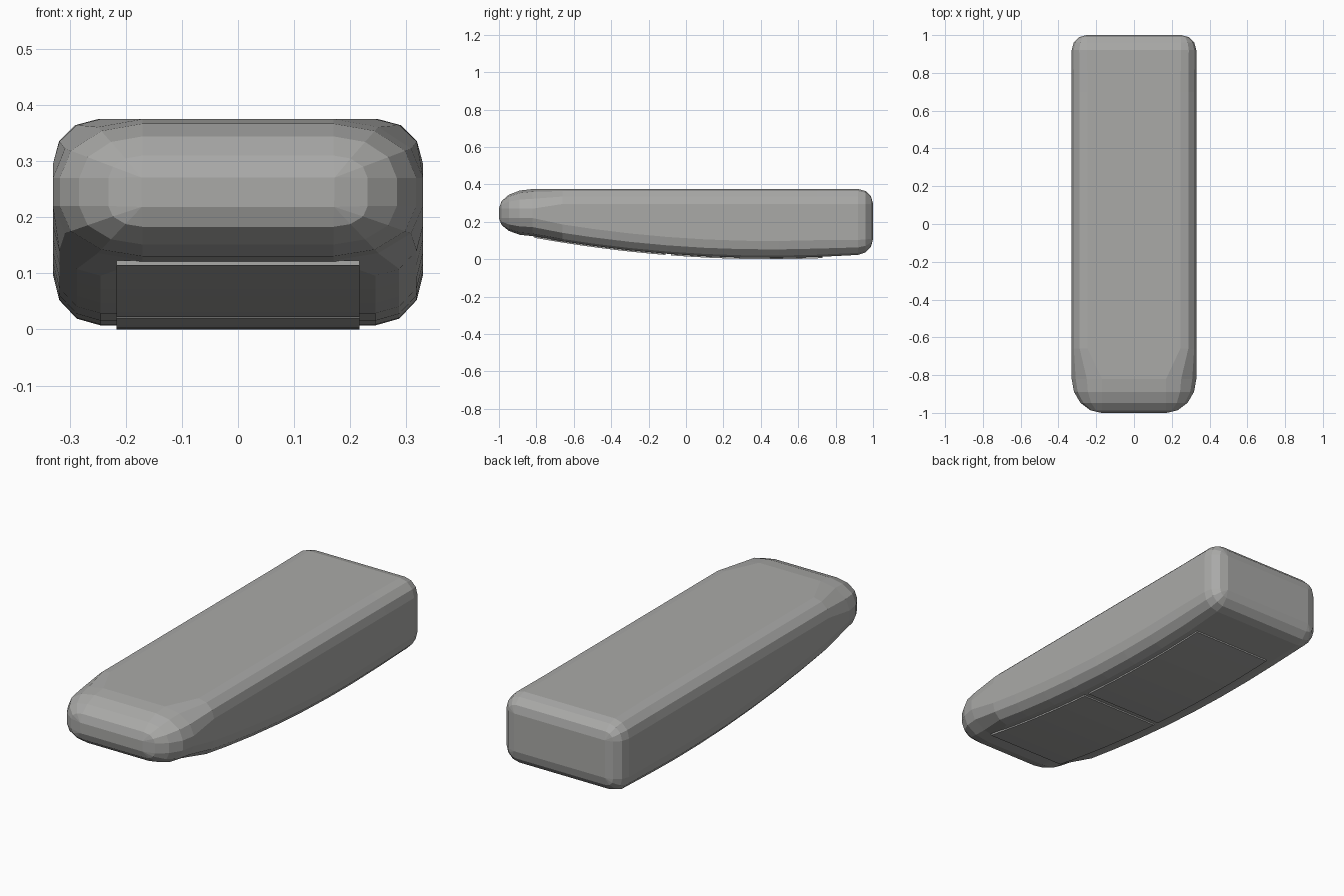
import bpy, bmesh, math

if "Cube" in bpy.data.objects:
    bpy.data.objects.remove(bpy.data.objects["Cube"])

grey = bpy.data.materials.new("plain grey")
grey.diffuse_color = (0.40, 0.40, 0.39, 1)
grey.use_nodes = True
grey.node_tree.nodes["Principled BSDF"].inputs["Base Color"].default_value = grey.diffuse_color
HALF_W, TOP = 0.33, 0.375


def belly(y):
    """Height of the curved underside."""
    return 0.007 + 0.072 * (y - 0.45) ** 2


def make_object(name, bm):
    bmesh.ops.recalc_face_normals(bm, faces=bm.faces)
    me = bpy.data.meshes.new(name)
    bm.to_mesh(me)
    bm.free()
    me.materials.append(grey)
    ob = bpy.data.objects.new(name, me)
    bpy.context.collection.objects.link(ob)
    return ob


def section(bm, y, w, zb, zt, rx, rb, rt, n=3):
    """Rounded rectangle ring across the body at depth y."""
    ring = []
    for sx, sz, start in ((1, 1, 0), (-1, 1, 90), (-1, -1, 180), (1, -1, 270)):
        rz = rt if sz > 0 else rb
        cx, cz = sx * (w - rx), (zt - rt if sz > 0 else zb + rb)
        for i in range(n + 1):
            a = math.radians(start + 90 * i / n)
            ring.append(bm.verts.new((cx + rx * math.cos(a), y, cz + rz * math.sin(a))))
    return ring


# Body: lofted from rounded nose, through curved belly, to squared back
bm = bmesh.new()
rings = []
for i in range(5):
    t = math.radians(max(1, 90 * i / 4))
    s, c = math.sin(t), math.cos(t)
    rings.append(section(bm, -0.82 - 0.18 * c, 0.17 + 0.16 * s, 0.22 - 0.097 * s,
                         0.27 + 0.105 * s, 0.16 * s, 0.097 * s, 0.105 * s))
for y in (-0.66, -0.5, -0.3, -0.1, 0.1, 0.3, 0.5, 0.7):
    rings.append(section(bm, y, HALF_W, belly(y), TOP, 0.085, 0.09, 0.08))
for i in range(4):
    t = math.radians(min(89, 90 * i / 3))
    y, r = 0.92 + 0.08 * math.sin(t), 0.08 * math.cos(t)
    d = 0.08 - r
    rings.append(section(bm, y, HALF_W - d, belly(y) + d, TOP - d, r, r, r))
for a, b in zip(rings, rings[1:]):
    for k in range(len(a)):
        j = (k + 1) % len(a)
        bm.faces.new((a[k], a[j], b[j], b[k]))
bm.faces.new(rings[0])
bm.faces.new(rings[-1])
bmesh.ops.remove_doubles(bm, verts=bm.verts, dist=0.004)
make_object("body", bm)


def pad(name, y0, y1, n=8):
    """Thin pad following the underside."""
    bm = bmesh.new()
    rows = []
    for i in range(n + 1):
        y = y0 + (y1 - y0) * i / n
        z = max(0, belly(y) - 0.007)
        rows.append([bm.verts.new(p) for p in ((-0.217, y, z), (0.217, y, z),
                                               (0.217, y, z + 0.009), (-0.217, y, z + 0.009))])
    for a, b in zip(rows, rows[1:]):
        for k in range(4):
            j = (k + 1) % 4
            bm.faces.new((a[k], a[j], b[j], b[k]))
    bm.faces.new(rows[0])
    bm.faces.new(rows[-1])
    make_object(name, bm)


# Underside pads
pad("rear_pad", -0.08, 0.73)
pad("front_pad", -0.81, -0.11)
